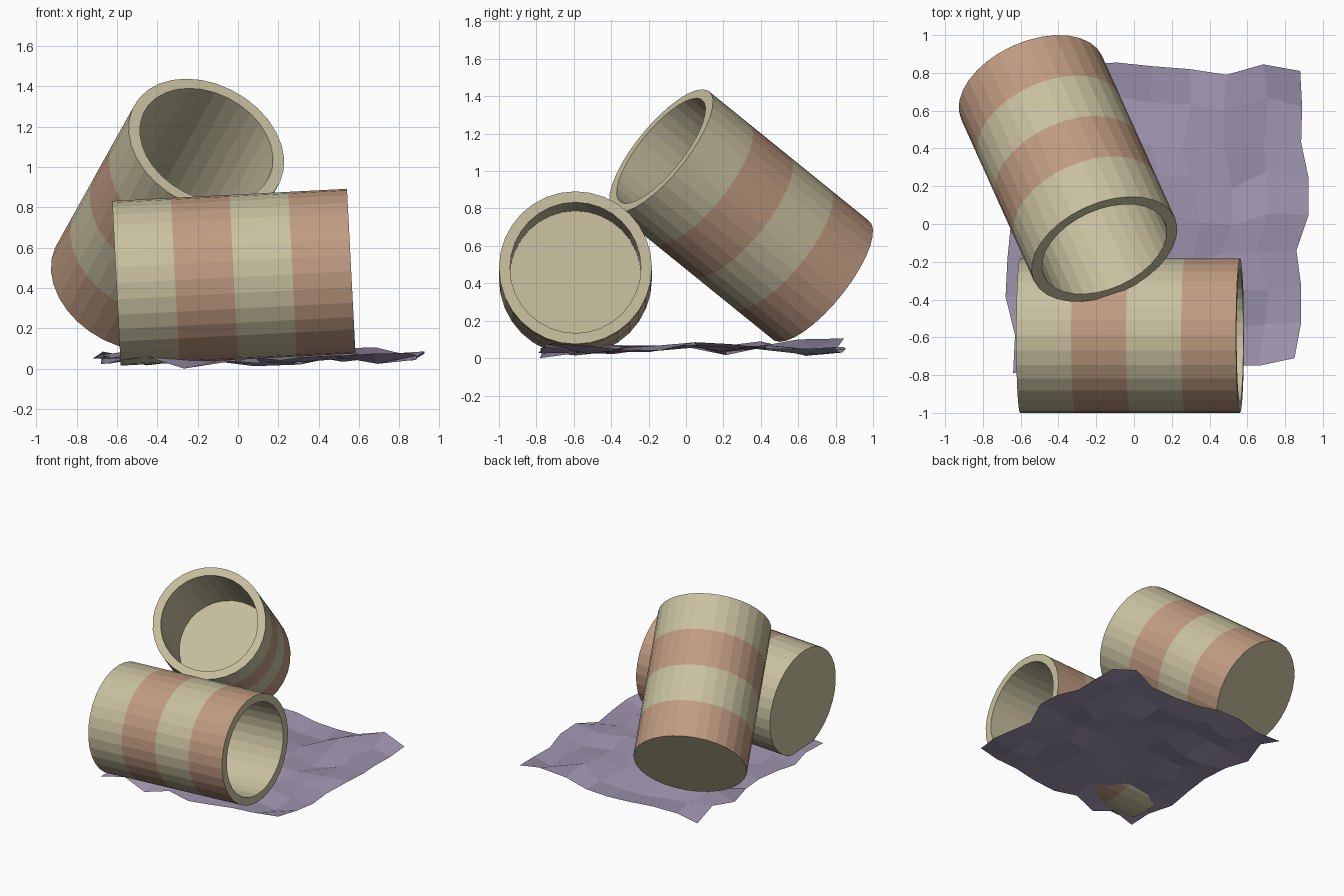
import bpy, bmesh, math, random
from mathutils import Vector

if "Cube" in bpy.data.objects:
    bpy.data.objects.remove(bpy.data.objects["Cube"])

random.seed(11)


def material(name, color):
    m = bpy.data.materials.new(name)
    m.diffuse_color = (*color, 1)
    m.use_nodes = True
    m.node_tree.nodes["Principled BSDF"].inputs["Base Color"].default_value = m.diffuse_color
    return m


TAN = material("tan", (0.58, 0.53, 0.35))
BROWN = material("brown", (0.53, 0.33, 0.22))
CLOTH = material("mauve", (0.35, 0.30, 0.43))

R, R_IN, LENGTH, DEPTH, SIDES = 0.409, 0.35, 1.166, 0.88, 32


def add_object(name, bm, mats):
    bmesh.ops.recalc_face_normals(bm, faces=bm.faces)
    mesh = bpy.data.meshes.new(name)
    bm.to_mesh(mesh)
    bm.free()
    for m in mats:
        mesh.materials.append(m)
    ob = bpy.data.objects.new(name, mesh)
    bpy.context.collection.objects.link(ob)
    return ob


def cup(name, base, rim, brown_bands):
    """Hollow striped cup whose axis runs from base centre to rim centre."""
    bm = bmesh.new()
    profile = [(R, LENGTH * i / 4) for i in range(5)]
    profile += [(R_IN, LENGTH), (R_IN, LENGTH - DEPTH)]
    rings = []
    for r, z in profile:
        rings.append([bm.verts.new((r * math.cos(a), r * math.sin(a), z))
                      for a in (math.tau * k / SIDES for k in range(SIDES))])
    # walls: four outer bands, rim, inside
    for i, (lo, hi) in enumerate(zip(rings, rings[1:])):
        for k in range(SIDES):
            n = (k + 1) % SIDES
            f = bm.faces.new((lo[k], lo[n], hi[n], hi[k]))
            f.material_index = int(i in brown_bands)
    # underside and inner floor
    bm.faces.new(rings[0][::-1])
    bm.faces.new(rings[-1])
    ob = add_object(name, bm, [TAN, BROWN])
    axis = Vector(rim) - Vector(base)
    ob.rotation_mode = 'QUATERNION'
    ob.rotation_quaternion = axis.to_track_quat('Z', 'Y')
    ob.location = base
    return ob


# lying cup and the cup leaning on it
cup("lying_cup", (-0.603, -0.591, 0.423), (0.561, -0.591, 0.483), (1, 3))
cup("leaning_cup", (-0.542, 0.722, 0.416), (-0.157, -0.133, 1.108), (0, 2))

# crumpled cloth: jittered grid with an uneven outline
N = 8
left = [-0.64, -0.63, -0.68, -0.67, -0.65, -0.68, -0.72, -0.67, -0.68]
right = [0.85, 0.885, 0.885, 0.86, 0.925, 0.925, 0.885, 0.89, 0.88]
front = [-0.79, -0.76, -0.78, -0.74, -0.77, -0.78, -0.75, -0.75, -0.71]
back = [0.83, 0.80, 0.84, 0.855, 0.835, 0.82, 0.79, 0.845, 0.81]
right_z = [0.078, 0.065, 0.044, 0.04, 0.085, 0.075, 0.05, 0.05, 0.057]
back_z = [0.025, 0.04, 0.06, 0.05, 0.03, 0.03, 0.058, 0.105, 0.057]
bm = bmesh.new()
grid = []
for j in range(N + 1):
    row = []
    for i in range(N + 1):
        u, v = i / N, j / N
        x = left[j] + (right[j] - left[j]) * u
        y = front[i] + (back[i] - front[i]) * v
        if 0 < i < N and 0 < j < N:
            x += random.uniform(-0.03, 0.03)
            y += random.uniform(-0.03, 0.03)
        z = min(max(random.gauss(0.052, 0.02), 0.012), 0.1)
        if j == N:
            z = back_z[i]
        elif i == N:
            z = right_z[j]
        row.append(bm.verts.new((x, y, z)))
    grid.append(row)
grid[0][2].co.z = 0.0
for j in range(N):
    for i in range(N):
        bm.faces.new((grid[j][i], grid[j][i + 1],
                      grid[j + 1][i + 1], grid[j + 1][i]))
add_object("crumpled_cloth", bm, [CLOTH])
